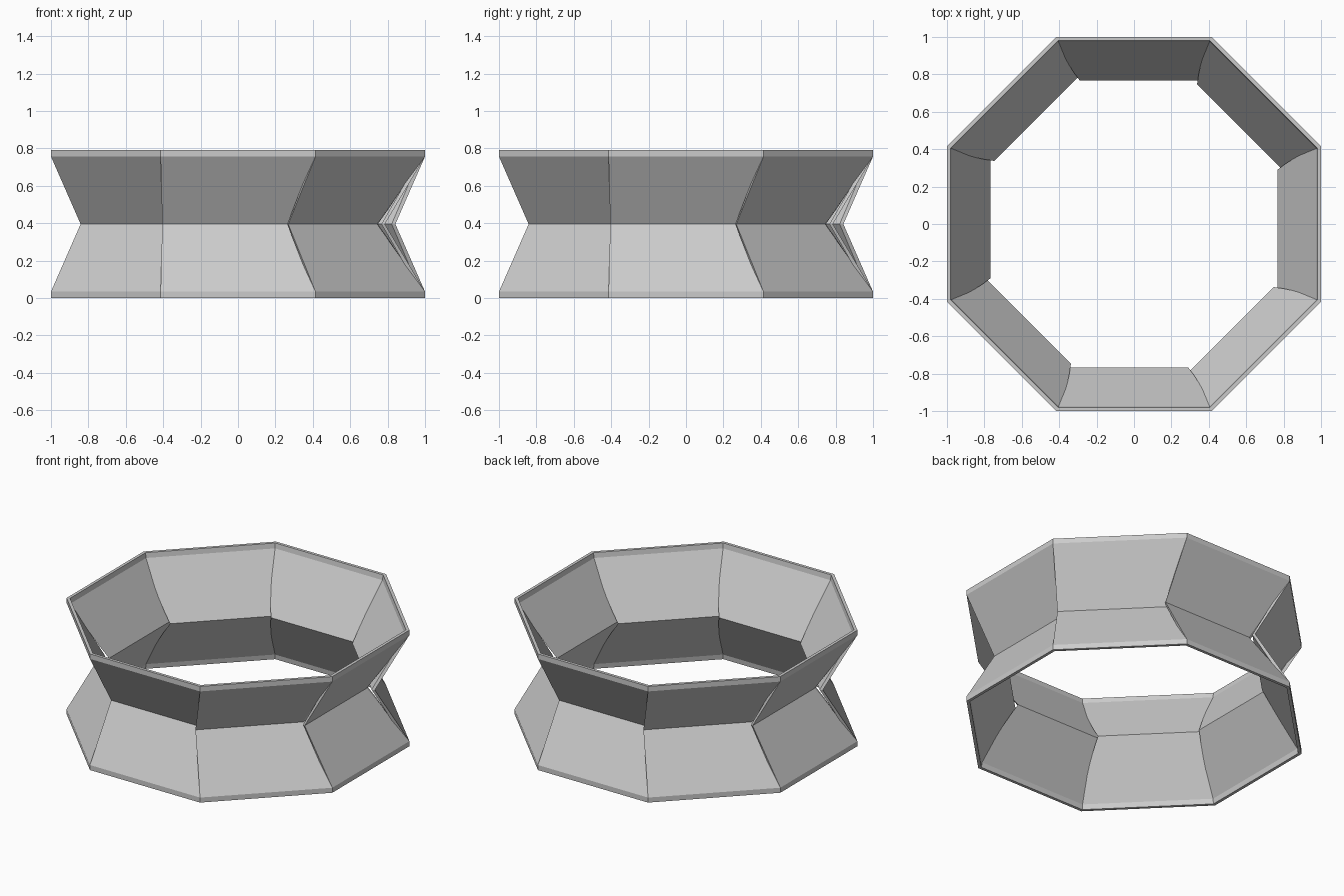
import bpy, bmesh, math
from mathutils import Matrix

if "Cube" in bpy.data.objects:
    bpy.data.objects.remove(bpy.data.objects["Cube"])

SIDES = 8
HEIGHT, MID, RIM = 0.79, 0.395, 0.034
STEPS = 5

grey = bpy.data.materials.new("light_grey")
grey.diffuse_color = (0.6, 0.6, 0.6, 1)
grey.use_nodes = True
grey.node_tree.nodes["Principled BSDF"].inputs["Base Color"].default_value = grey.diffuse_color


def lerp(a, b, s):
    return a + (b - a) * s


def half_profile():
    """Rows from the rim to the waist: outer and inner (distance, height, start, end)."""
    rows = [((1.0, HEIGHT, -0.414, 0.414), (0.98, HEIGHT, -0.406, 0.406))]
    for i in range(STEPS + 1):
        s = i / STEPS
        bow = 0.05 * s * (1 - s)
        z = lerp(HEIGHT - RIM, MID, s)
        outer = (lerp(1.0, 0.785, s), z, lerp(-0.414, -0.405, s), lerp(0.414, 0.265, s))
        inner = (lerp(0.975, 0.767, s), z, lerp(-0.404, -0.395, s), lerp(0.404, 0.29, s) + bow)
        rows.append((outer, inner))
    return rows


def flip(point):
    a, z, t0, t1 = point
    return (a, HEIGHT - z, t0, t1)


# Full pinched profile: upper half, then the lower half as its mirror image
upper = half_profile()
profile = upper + [(flip(o), flip(i)) for o, i in reversed(upper[:-1])]

# One pinched wall panel with thickness
bm = bmesh.new()
rows = []
for pair in profile:
    row = []
    for a, z, t0, t1 in pair:
        row += [bm.verts.new((t0, -a, z)), bm.verts.new((t1, -a, z))]
    rows.append(row)          # outer start, outer end, inner start, inner end
for p, q in zip(rows, rows[1:]):
    for i, j in ((0, 1), (1, 3), (3, 2), (2, 0)):
        bm.faces.new((p[i], p[j], q[j], q[i]))
for r in (rows[0], rows[-1]):
    bm.faces.new((r[0], r[1], r[3], r[2]))
bmesh.ops.recalc_face_normals(bm, faces=bm.faces[:])
mesh = bpy.data.meshes.new("wall_panel")
bm.to_mesh(mesh)
bm.free()
mesh.materials.append(grey)

# Ring of overlapping panels
for k in range(SIDES):
    panel = bpy.data.objects.new(f"wall_panel_{k + 1}", mesh)
    panel.matrix_world = Matrix.Rotation(k * math.tau / SIDES, 4, 'Z')
    bpy.context.collection.objects.link(panel)
